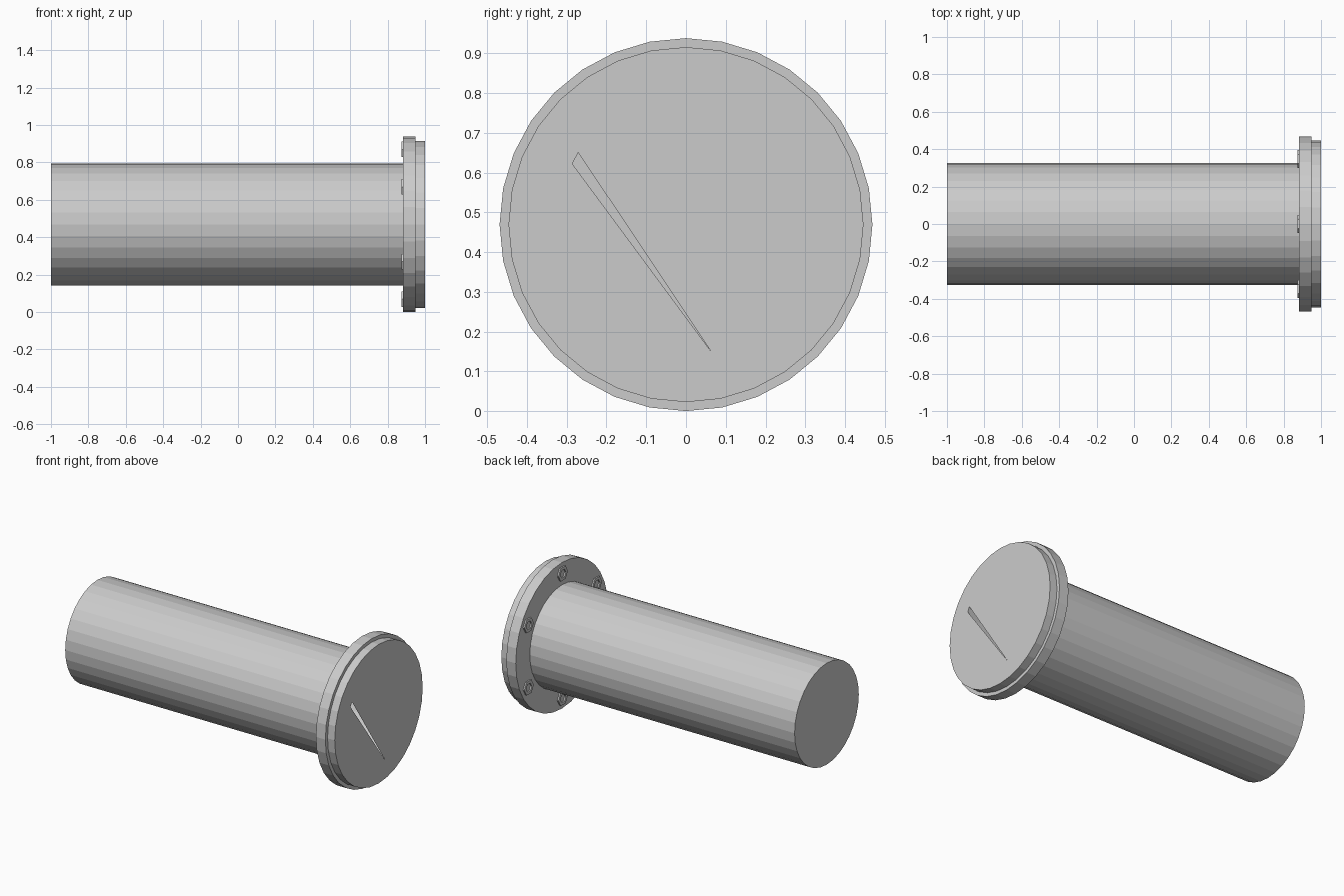
import bpy, bmesh
from math import sin, cos, pi

if "Cube" in bpy.data.objects:
    bpy.data.objects.remove(bpy.data.objects["Cube"])

CZ = 0.469          # axis height
N = 32              # sides of pipe and flange
PIPE_R = 0.326


def ring(bm, x, r, n=N, cy=0.0, cz=CZ):
    return [bm.verts.new((x, cy + r * cos(2 * pi * i / n), cz + r * sin(2 * pi * i / n)))
            for i in range(n)]


def bridge(bm, a, b):
    n = len(a)
    for i in range(n):
        j = (i + 1) % n
        bm.faces.new((a[i], a[j], b[j], b[i]))


def finish(bm, name):
    bmesh.ops.recalc_face_normals(bm, faces=bm.faces)
    me = bpy.data.meshes.new(name)
    bm.to_mesh(me)
    bm.free()
    ob = bpy.data.objects.new(name, me)
    bpy.context.collection.objects.link(ob)
    return ob


# Pipe and flange: one lathed shell, closed at the far end
bm = bmesh.new()
profile = [(-1, PIPE_R), (0.882, PIPE_R), (0.882, 0.469), (0.949, 0.469),
           (0.949, 0.4465), (1, 0.4465), (1, PIPE_R)]
rings = [ring(bm, x, r) for x, r in profile]
for a, b in zip(rings, rings[1:]):
    bridge(bm, a, b)
bm.faces.new(rings[0])

# Front cap, split in two by the thin wedge-shaped slit
c = rings[-1]
top, low = 13, 25
mid = bm.verts.new((c[top].co + c[top + 1].co) / 2)
bm.faces.new([c[i % N] for i in range(low, N + top + 1)])
bm.faces.new([mid] + c[top + 1:low + 1])
# Pipe wall continuing inside the flange, seen through the slit
bridge(bm, rings[1], c)
finish(bm, "flanged_pipe")

# Six hexagonal nuts on the back of the flange
for k in range(6):
    a = pi / 6 + k * pi / 3
    y, z = 0.4 * cos(a), CZ + 0.4 * sin(a)
    bm = bmesh.new()
    loops = [ring(bm, x, r, 6, y, z) for x, r in
             [(0.884, 0.048), (0.873, 0.048), (0.873, 0.028), (0.884, 0.028)]]
    for p, q in zip(loops, loops[1:] + loops[:1]):
        bridge(bm, p, q)
    finish(bm, f"nut_{k + 1}")
